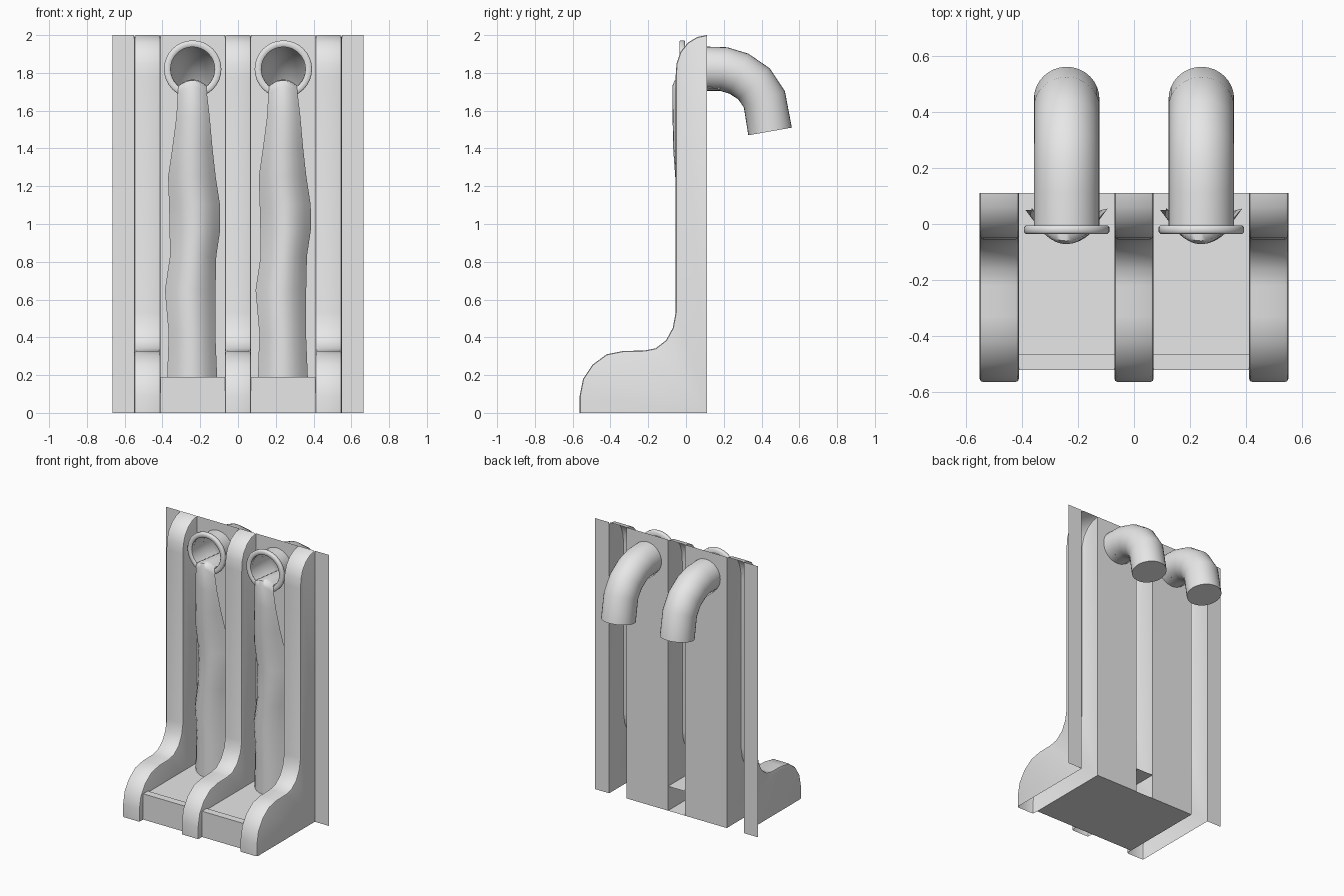
import bpy, bmesh
from math import sin, cos, pi, radians
from mathutils import Vector

cube = bpy.data.objects.get("Cube")
if cube:
    bpy.data.objects.remove(cube, do_unlink=True)

GREY = (0.8, 0.8, 0.8, 1.0)
mat = bpy.data.materials.new("light_grey")
mat.use_nodes = True
mat.diffuse_color = GREY
bsdf = next(n for n in mat.node_tree.nodes if n.type == 'BSDF_PRINCIPLED')
bsdf.inputs["Base Color"].default_value = GREY

BACK = 0.11          # y of the rear wall
HEIGHT = 2.0
RIB = 0.07           # half width of a rib
BAY = 0.24           # x of each bay centre
PIPE_Z = 1.82
PIPE_R = 0.117
SIDES = 32


def finish(name, bm, x=0.0, angle=None, recalc=True):
    if recalc:
        bmesh.ops.recalc_face_normals(bm, faces=bm.faces)
    mesh = bpy.data.meshes.new(name)
    bm.to_mesh(mesh)
    bm.free()
    mesh.materials.append(mat)
    obj = bpy.data.objects.new(name, mesh)
    obj.location.x = x
    bpy.context.collection.objects.link(obj)
    if angle:
        bpy.ops.object.select_all(action='DESELECT')
        obj.select_set(True)
        bpy.context.view_layer.objects.active = obj
        bpy.ops.object.shade_smooth_by_angle(angle=radians(angle))
    return obj


def loft(rows, closed):
    """Join successive rows of points with quads."""
    bm = bmesh.new()
    grid = [[bm.verts.new(p) for p in row] for row in rows]
    n = len(grid[0])
    for a, b in zip(grid, grid[1:]):
        for i in range(n if closed else n - 1):
            j = (i + 1) % n
            bm.faces.new((a[i], a[j], b[j], b[i]))
    return bm, grid


def circle(radius, y):
    return [(radius * cos(2 * pi * i / SIDES), y, PIPE_Z + radius * sin(2 * pi * i / SIDES))
            for i in range(SIDES)]


# Ribs: hollow, open at the rear and underneath
RIB_PROFILE = [(BACK, 2.0), (0.06, 1.99), (0.01, 1.96), (-0.03, 1.91), (-0.05, 1.85),
               (-0.055, 1.78), (-0.055, 0.53), (-0.07, 0.45), (-0.105, 0.385),
               (-0.16, 0.342), (-0.22, 0.33), (-0.33, 0.328), (-0.42, 0.31),
               (-0.495, 0.255), (-0.545, 0.18), (-0.563, 0.09), (-0.563, 0)]


def rib(name, x):
    bm, (left, right) = loft([[(s * RIB, y, z) for y, z in RIB_PROFILE] for s in (-1, 1)], False)
    for side, s in ((left, -1), (right, 1)):
        corner = bm.verts.new((s * RIB, BACK, 0))
        bm.faces.new(side + [corner])
    bmesh.ops.recalc_face_normals(bm, faces=bm.faces)
    rim = [e for e in bm.edges if len(e.link_faces) == 2
           and any(len(f.verts) > 4 for f in e.link_faces)]
    bmesh.ops.bevel(bm, geom=rim, offset=0.012, segments=2, affect='EDGES', profile=0.5)
    finish(name, bm, x, 40)


rib("rib_right", -2 * BAY)
rib("rib_centre", 0)
rib("rib_left", 2 * BAY)

# Base tray with a low front lip, open at the rear
TRAY = [(BACK, 0), (-0.52, 0), (-0.52, 0.19), (-0.465, 0.19), (-0.465, 0.18), (BACK, 0.18)]
bm, _ = loft([[(x, y, z) for y, z in TRAY] for x in (-0.41, 0.41)], False)
finish("base_tray", bm)


# Rear wall: outer flanges and pierced bay panels
def rectangle(width):
    return [(-width / 2, BACK, 0), (width / 2, BACK, 0),
            (width / 2, BACK, HEIGHT), (-width / 2, BACK, HEIGHT)]


def flange(name, x):
    bm = bmesh.new()
    bm.faces.new([bm.verts.new(p) for p in rectangle(0.115)])
    finish(name, bm, x, recalc=False)


def bay_panel(name, x):
    bm = bmesh.new()
    edges = []
    for loop in (rectangle(0.34), circle(PIPE_R, BACK)):
        vs = [bm.verts.new(p) for p in loop]
        edges += [bm.edges.new((v, vs[(i + 1) % len(vs)])) for i, v in enumerate(vs)]
    bmesh.ops.triangle_fill(bm, edges=edges, use_beauty=True, normal=(0, -1, 0))
    finish(name, bm, x, recalc=False)


# Bent pipes with a capped lower end
PIPE_PATH = [(-0.03, 1.822), (0.11, 1.822), (0.2, 1.82), (0.28, 1.796),
             (0.36, 1.742), (0.415, 1.66), (0.445, 1.49)]


def pipe(name, x):
    path = [Vector((0, y, z)) for y, z in PIPE_PATH]
    rows = []
    for i, p in enumerate(path):
        into = (p - path[max(i - 1, 0)]).normalized()
        out = (path[min(i + 1, len(path) - 1)] - p).normalized()
        tangent = (into + out).normalized()
        up = Vector((1, 0, 0)).cross(tangent)
        rows.append([p + PIPE_R * (Vector((cos(a), 0, 0)) + up * sin(a))
                     for a in (2 * pi * k / SIDES for k in range(SIDES))])
    bm, grid = loft(rows, True)
    bm.faces.new(grid[-1])
    finish(name, bm, x, 40)


# Collar around each pipe mouth
COLLAR = [(PIPE_R, -0.005), (0.146, -0.005), (0.152, -0.011), (0.152, -0.029),
          (0.146, -0.035), (0.124, -0.035), (PIPE_R, -0.029)]


def collar(name, x):
    bm, _ = loft([circle(r, y) for r, y in COLLAR], True)
    finish(name, bm, x, 50)


# Falling stream: left x, right x, middle y, middle z, edge y, edge z
STREAM = [(-0.07, 0.07, 0.18, 1.745, 0.18, 1.715), (-0.07, 0.07, -0.02, 1.765, -0.02, 1.735),
          (-0.075, 0.072, -0.06, 1.76, -0.035, 1.73), (-0.08, 0.077, -0.072, 1.73, -0.035, 1.68),
          (-0.086, 0.09, -0.071, 1.57, -0.03, 1.57), (-0.108, 0.105, -0.068, 1.4, 0.0, 1.4),
          (-0.13, 0.122, -0.057, 1.25, 0.03, 1.25), (-0.125, 0.145, -0.05, 1.1, 0.055, 1.1),
          (-0.122, 0.146, -0.05, 0.97, 0.055, 0.97), (-0.12, 0.125, -0.05, 0.83, 0.05, 0.83),
          (-0.147, 0.121, -0.05, 0.65, 0.05, 0.65), (-0.127, 0.12, -0.05, 0.42, 0.04, 0.42),
          (-0.135, 0.13, -0.05, 0.18, 0.04, 0.18)]


def stream(name, x):
    rows = []
    for left, right, my, mz, ey, ez in STREAM:
        row = []
        for k in range(9):
            t = k / 4 - 1
            f = t * t
            row.append(((left + right) / 2 + t * (right - left) / 2,
                        my + (ey - my) * f, mz + (ez - mz) * f))
        rows.append(row)
    bm, _ = loft(rows, False)
    bmesh.ops.recalc_face_normals(bm, faces=bm.faces)
    if sum(f.normal.y for f in bm.faces) > 0:
        bmesh.ops.reverse_faces(bm, faces=bm.faces)
    finish(name, bm, x, 60, recalc=False)


for side, s in (("right", -1), ("left", 1)):
    flange("flange_" + side, s * 0.6075)
    bay_panel("bay_panel_" + side, s * BAY)
    pipe("pipe_" + side, s * BAY)
    collar("pipe_collar_" + side, s * BAY)
    stream("stream_" + side, s * BAY)
